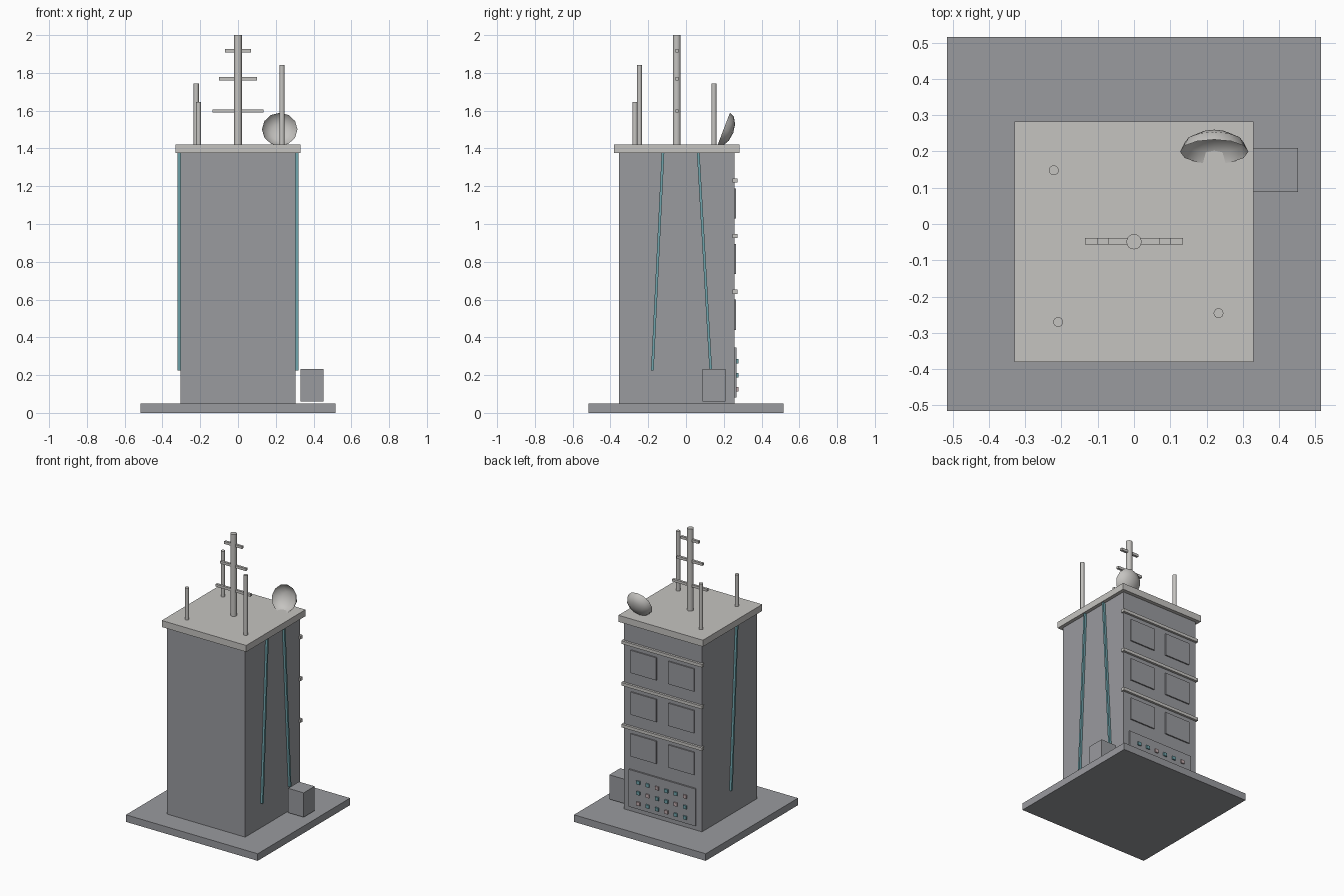
import bpy, bmesh
from math import radians
from mathutils import Matrix, Vector

if "Cube" in bpy.data.objects:
    bpy.data.objects.remove(bpy.data.objects["Cube"])


def material(name, rgb):
    m = bpy.data.materials.new(name)
    m.use_nodes = True
    m.diffuse_color = (*rgb, 1)
    m.node_tree.nodes["Principled BSDF"].inputs["Base Color"].default_value = (*rgb, 1)
    return m


CONCRETE = material("concrete grey", (0.32, 0.325, 0.345))
STEEL = material("pale steel", (0.56, 0.55, 0.53))
TEAL = material("teal", (0.16, 0.37, 0.41))
ROSE = material("rose grey", (0.55, 0.42, 0.43))


def finish(name, bm, mat, smooth=False):
    mesh = bpy.data.meshes.new(name)
    bm.to_mesh(mesh)
    bm.free()
    mesh.materials.append(mat)
    ob = bpy.data.objects.new(name, mesh)
    bpy.context.collection.objects.link(ob)
    if smooth:
        bpy.ops.object.select_all(action="DESELECT")
        ob.select_set(True)
        bpy.context.view_layer.objects.active = ob
        bpy.ops.object.shade_smooth_by_angle(angle=radians(40))
    return ob


def box(name, mat, x, y, z):
    """Box from (low, high) ranges on each axis."""
    bm = bmesh.new()
    bmesh.ops.create_cube(bm, size=1)
    for v in bm.verts:
        v.co = [r[0] if c < 0 else r[1] for c, r in zip(v.co, (x, y, z))]
    return finish(name, bm, mat)


def pole(name, x, y, top, radius):
    bm = bmesh.new()
    low = ROOF_TOP - 0.01
    bmesh.ops.create_cone(bm, cap_ends=True, segments=16, radius1=radius, radius2=radius,
                          depth=top - low, matrix=Matrix.Translation((x, y, (top + low) / 2)))
    return finish(name, bm, STEEL, smooth=True)


ROOF_LOW, ROOF_TOP = 1.375, 1.421
WALL = 0.305
BACK = 0.257

# Base slab, tower, roof slab and side cabinet
box("base_slab", CONCRETE, (-0.515, 0.515), (-0.515, 0.515), (0, 0.05))
box("tower_body", CONCRETE, (-WALL, WALL), (-0.355, BACK), (0.05, ROOF_LOW))
box("roof_slab", STEEL, (-0.33, 0.33), (-0.38, 0.283), (ROOF_LOW, ROOF_TOP))
box("side_cabinet", CONCRETE, (0.33, 0.452), (0.088, 0.21), (0.061, 0.233))

# Ledges and window panels on the back wall
for floor in range(3):
    z = 0.641 + 0.295 * floor
    box("ledge", STEEL, (-0.315, 0.315), (BACK - 0.01, 0.273), (z - 0.011, z + 0.011))
    for side in (-1, 1):
        x = side * 0.147
        box("window_panel", CONCRETE, (x - 0.1, x + 0.1), (BACK - 0.01, 0.266),
            (z - 0.202, z - 0.042))

# Control panel with rows of buttons
box("control_panel", CONCRETE, (-0.26, 0.26), (BACK - 0.01, 0.268), (0.082, 0.345))
for row in range(3):
    for col in range(6):
        x, z = (col - 2.5) * 0.073, 0.124 + 0.0745 * row
        box("button", ROSE if (row + col) % 3 == 2 else TEAL, (x - 0.013, x + 0.013),
            (0.26, 0.277), (z - 0.012, z + 0.012))

# Slanted cables on the side walls: side, top y, bottom y
for side, y_top, y_low in ((1, -0.122, -0.178), (1, 0.065, 0.131), (-1, -0.12, -0.056)):
    xs = sorted((side * (WALL - 0.005), side * 0.321))
    cable = box("cable", TEAL, xs, (-0.007, 0.007), (0.225, ROOF_LOW))
    for v in cable.data.vertices:
        v.co.y += y_top if v.co.z > 1 else y_low

# Main mast with crossbars
pole("main_mast", 0, -0.049, 2.0, 0.021)
for z, half in ((1.598, 0.135), (1.77, 0.1), (1.918, 0.07)):
    box("crossbar", STEEL, (-half, half), (-0.056, -0.039), (z - 0.009, z + 0.009))

# Whip antennas
for x, y, top in ((-0.221, 0.148, 1.743), (-0.209, -0.27, 1.645), (0.233, -0.246, 1.843)):
    pole("whip_antenna", x, y, top, 0.0135)

# Dish: half of a flattened sphere, tilted upward
bm = bmesh.new()
bmesh.ops.create_uvsphere(bm, u_segments=12, v_segments=6, radius=0.094)
bmesh.ops.delete(bm, geom=[v for v in bm.verts if v.co.z > 0.001], context="VERTS")
bmesh.ops.transform(bm, verts=bm.verts, matrix=Matrix.Translation(Vector((0.221, 0.199, 1.501)))
                    @ Matrix.Rotation(radians(69), 4, "X") @ Matrix.Diagonal((1, 1, 0.58, 1)))
finish("dish", bm, STEEL, smooth=True)
